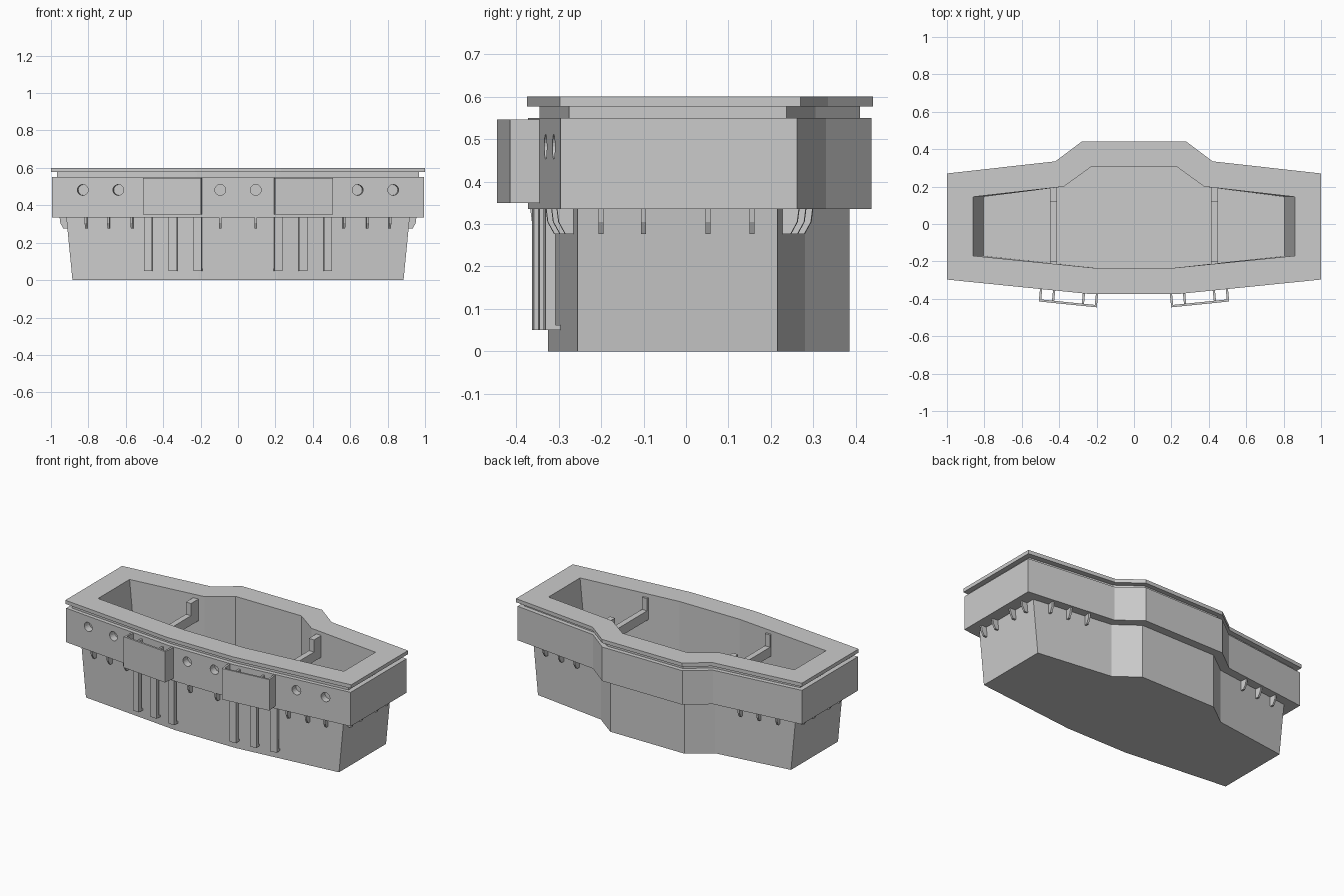
import bpy, bmesh, math
from mathutils import Matrix, Vector

if "Cube" in bpy.data.objects:
    bpy.data.objects.remove(bpy.data.objects["Cube"])


def finish(bm, name):
    bmesh.ops.recalc_face_normals(bm, faces=bm.faces)
    me = bpy.data.meshes.new(name)
    bm.to_mesh(me)
    bm.free()
    ob = bpy.data.objects.new(name, me)
    bpy.context.collection.objects.link(ob)
    return ob


def placed(x, y, ang):
    return Matrix.Translation((x, y, 0)) @ Matrix.Rotation(ang, 4, 'Z')


def add_box(bm, lo, hi, mat=Matrix()):
    lo, hi = Vector(lo), Vector(hi)
    m = mat @ Matrix.Translation((lo + hi) / 2) @ Matrix.Diagonal((*(hi - lo), 1))
    bmesh.ops.create_cube(bm, size=1, matrix=m)


def ring(z, xe, y_front, y_front_end, y_end, x_step, y_step, x_back, y_back, x_front):
    half = [(x_front, y_front), (xe, y_front_end), (xe, y_end), (x_step, y_step), (x_back, y_back)]
    return [(x, y, z) for x, y in half] + [(-x, y, z) for x, y in reversed(half)]


# tub: stepped outline rising to the rim, then down inside to the floor
hull = (-.325, -.255, .215, .40, .28, .26, .385, .21)
band = (-.372, -.295, .262, .42, .33, .28, .437, .23)
neck = (-.345, -.275, .237, .405, .305, .265, .41, .22)
rim = (-.375, -.297, .27, .42, .335, .28, .44, .23)
well = (-.235, -.17, .145, .375, .20, .23, .305, .21)
levels = [(0, .885, hull), (.335, .918, hull), (.335, .995, band), (.55, .995, band),
          (.55, .967, neck), (.577, .967, neck), (.577, 1, rim), (.6, 1, rim),
          (.6, .86, well), (.05, .805, well)]
bm = bmesh.new()
rings = [[bm.verts.new(p) for p in ring(z, xe, *prof)] for z, xe, prof in levels]
for a, b in zip(rings, rings[1:]):
    for i in range(10):
        j = (i + 1) % 10
        bm.faces.new((a[i], a[j], b[j], b[i]))
bm.faces.new(rings[0])
bm.faces.new(rings[-1])
tub = finish(bm, "tub")

TILT = math.atan2(.077, .765)
BACK = math.atan2(.065, .485)


def band_y(x):
    return -.372 + max(0, abs(x) - .23) * .1


def hull_y(x):
    return -.325 + max(0, abs(x) - .21) * .104


# round blind ports in the front of the band
bm = bmesh.new()
for s in (-1, 1):
    for x in (.095, .64, .83):
        ang = s * TILT if x > .23 else 0
        m = placed(s * x, band_y(x), ang) @ Matrix.Translation((0, 0, .482)) @ Matrix.Rotation(math.pi / 2, 4, 'X')
        bmesh.ops.create_cone(bm, cap_ends=True, segments=20, radius1=.029, radius2=.029, depth=.09, matrix=m)
cutter = finish(bm, "port_cutter")
cutter.hide_render = True
mod = tub.modifiers.new("ports", 'BOOLEAN')
mod.operation = 'DIFFERENCE'
mod.solver = 'EXACT'
mod.object = cutter
bpy.context.view_layer.objects.active = tub
bpy.ops.object.modifier_apply(modifier=mod.name)
bpy.data.objects.remove(cutter)


# small tapered brackets under the band
def add_bracket(bm, mat, w=.012):
    prof = [(.01, .336), (-.042, .336), (-.038, .305), (-.022, .276), (.01, .276)]
    sides = [[bm.verts.new(mat @ Vector((x, y, z))) for y, z in prof] for x in (-w / 2, w / 2)]
    for i in range(5):
        j = (i + 1) % 5
        bm.faces.new((sides[0][i], sides[0][j], sides[1][j], sides[1][i]))
    bm.faces.new(sides[0])
    bm.faces.new(sides[1])


bm = bmesh.new()
for s in (-1, 1):
    for x in (.095, .565, .69, .81):
        add_bracket(bm, placed(s * x, hull_y(x), s * TILT if x > .21 else 0))
    for x in (.57, .69, .81):
        add_bracket(bm, placed(s * x, .28 - (x - .4) * .134, math.pi - s * BACK))
    for y in (-.2, -.1, .052, .155):
        add_bracket(bm, placed(s * .912, y, s * math.pi / 2))
finish(bm, "brackets")

for s, side in ((-1, "left"), (1, "right")):
    # open screen held off the front of the band
    bm = bmesh.new()
    m = placed(s * .347, band_y(.347), s * TILT)
    add_box(bm, (-.156, -.07, .35), (.156, -.058, .546), m)
    for x in (-.15, .15):
        add_box(bm, (x - .006, -.06, .35), (x + .006, .01, .546), m)
    for x in (-.08, .08):
        add_box(bm, (x - .006, -.06, .36), (x + .006, .01, .53), m)
    finish(bm, side + "_screen")

    # upright rails with feet on the hull below the screen
    bm = bmesh.new()
    for x in (.213, .345, .478):
        m = placed(s * x, hull_y(x), s * TILT)
        add_box(bm, (-.022, -.036, .05), (.022, -.012, .336), m)
        add_box(bm, (-.022, -.014, .05), (.022, .006, .062), m)
    finish(bm, side + "_rails")

    # cross bar inside the well with raised ends
    bm = bmesh.new()
    c = s * .43
    add_box(bm, (c - .018, -.225, .44), (c + .018, .205, .5))
    add_box(bm, (c - .018, .12, .5), (c + .018, .205, .577))
    add_box(bm, (c - .018, -.225, .5), (c + .018, -.2, .577))
    finish(bm, side + "_cross_bar")
